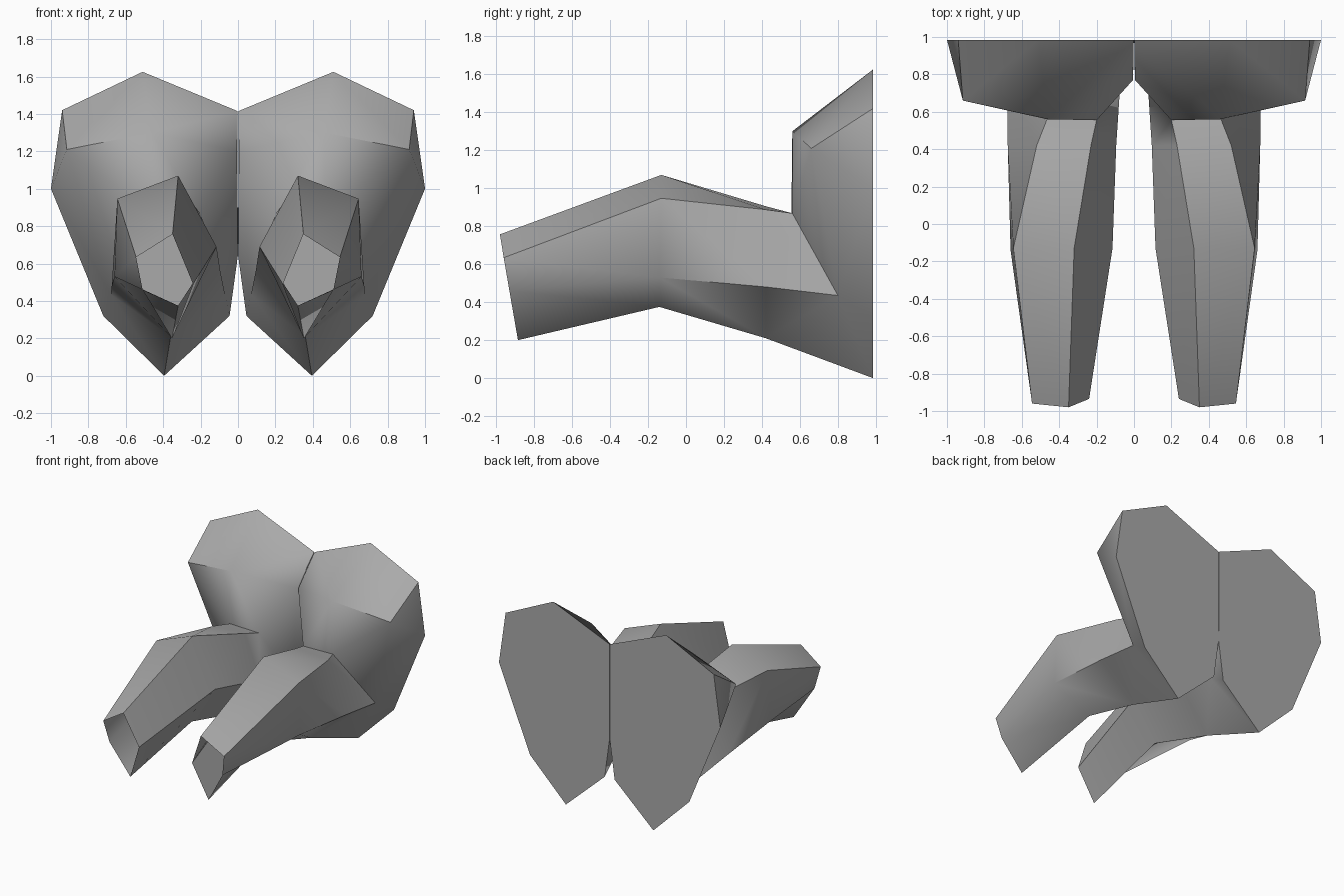
import bpy, bmesh, math

if "Cube" in bpy.data.objects:
    bpy.data.objects.remove(bpy.data.objects["Cube"])

# Single plain material
grey = bpy.data.materials.new("plain_grey")
grey.diffuse_color = (0.4, 0.4, 0.4, 1)
grey.use_nodes = True
grey.node_tree.nodes["Principled BSDF"].inputs["Base Color"].default_value = grey.diffuse_color

bm = bmesh.new()


def points(rows):
    return [bm.verts.new(p) for p in rows]


def face(*verts):
    bm.faces.new(verts)


# Leg rings in the order top, outer upper, outer lower, bottom, inner
foot = points([(.35, -.98, .757), (.545, -.96, .634), (.51, -.93, .46),
               (.353, -.885, .2), (.24, -.935, .49)])
knee = points([(.32, -.13, 1.07), (.645, -.13, .947), (.66, -.14, .53),
               (.32, -.14, .375), (.115, -.13, .69)])
thigh = points([(.23, .42, .905), (.52, .42, .887), (.675, .42, .48),
                (.36, .42, .21), (.095, .42, .56)])

# Open five-sided leg tube
for a, b in ((foot, knee), (knee, thigh)):
    for i in range(5):
        j = (i + 1) % 5
        face(a[i], a[j], b[j], b[i])

# Where the leg meets the haunch: top, outer upper, outer lower, inner
rt, ru, rl, ri = points([(.2, .555, .865), (.465, .56, .868),
                         (.68, .8, .435), (.07, .8, .435)])
# Front corners of the haunch: top, outer, inner
ft, fo, fi = points([(.46, .56, 1.3), (.915, .66, 1.21), (.005, .77, 1.2)])
# Flat back outline, from the centre top around the outside
back = points([(x, .985, z) for x, z in (
    (.002, 1.415), (.51, 1.625), (.94, 1.42), (1, 1), (.72, .32),
    (.395, 0), (.045, .32), (.001, .64))])
b0, b1, b2, b3, b4, b5, b6, b7 = back
tt, tu, tl, tb, ti = thigh

# Leg root
face(tt, tu, ru, rt)
face(tu, tl, rl, ru)
face(ti, tt, rt, ri)
face(tl, tb, rl)
face(tb, ti, ri)
# Underside
face(tb, b5, rl)
face(rl, b5, b4)
face(tb, ri, b5)
face(ri, b6, b5)
# Haunch front
face(ft, fi, rt)
face(ft, rt, ru)
face(ft, ru, fo)
face(fo, ru, rl)
face(fi, ri, rt)
# Haunch top and outside
face(b1, b2, fo, ft)
face(b0, b1, ft, fi)
face(b2, b3, fo)
face(fo, b3, rl)
face(b3, b4, rl)
# Haunch inside
face(fi, b0, b7)
face(fi, b7, ri)
face(b7, b6, ri)
# Flat back
face(*back)

bmesh.ops.recalc_face_normals(bm, faces=bm.faces)
mesh = bpy.data.meshes.new("legs_and_haunches")
bm.to_mesh(mesh)
bm.free()
mesh.materials.append(grey)
legs = bpy.data.objects.new("legs_and_haunches", mesh)
bpy.context.collection.objects.link(legs)

# Smooth skin with hard edges at the strong folds
bpy.context.view_layer.objects.active = legs
legs.select_set(True)
bpy.ops.object.shade_smooth_by_angle(angle=math.radians(50))

# Left and right halves
mirror = legs.modifiers.new("other_side", "MIRROR")
mirror.use_mirror_merge = False
